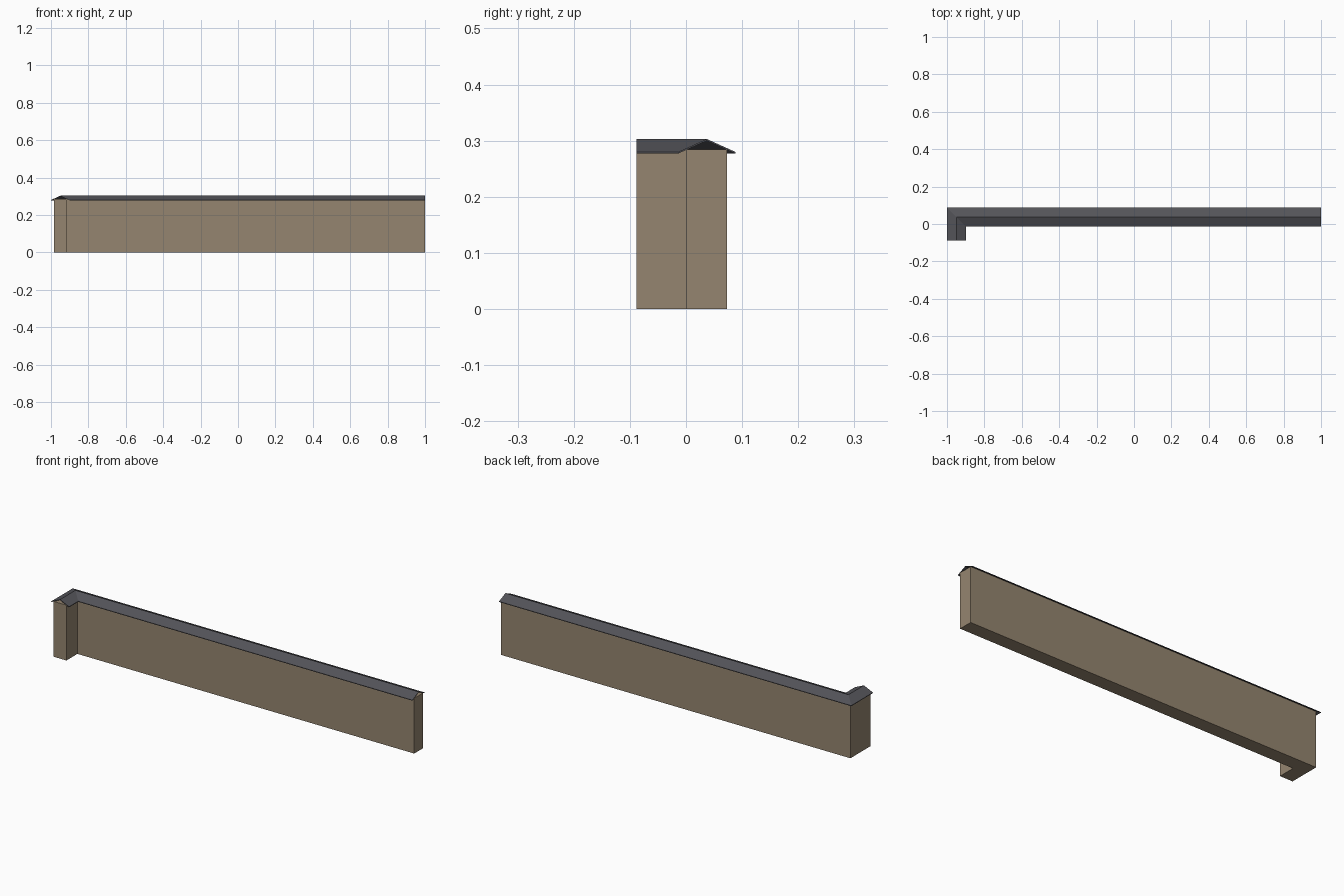
import bpy
import bmesh

cube = bpy.data.objects.get("Cube")
if cube:
    bpy.data.objects.remove(cube, do_unlink=True)

# Centre line of the L-shaped wall
RIGHT_X, CORNER_X = 1.0, -0.949
LINE_Y, FRONT_Y = 0.037, -0.088


def make_material(name, rgb):
    mat = bpy.data.materials.new(name)
    mat.use_nodes = True
    colour = (*rgb, 1.0)
    mat.diffuse_color = colour
    bsdf = mat.node_tree.nodes["Principled BSDF"]
    bsdf.inputs["Base Color"].default_value = colour
    bsdf.inputs["Roughness"].default_value = 0.9
    return mat


def sweep(name, profile, mat):
    """Sweep an (offset, height) profile along the L with a mitred corner."""
    bm = bmesh.new()
    stations = (
        lambda o: (RIGHT_X, LINE_Y + o),
        lambda o: (CORNER_X - o, LINE_Y + o),
        lambda o: (CORNER_X - o, FRONT_Y),
    )
    rings = [[bm.verts.new((*at(o), z)) for o, z in profile] for at in stations]
    count = len(profile)
    for a, b in zip(rings, rings[1:]):
        for i in range(count):
            j = (i + 1) % count
            bm.faces.new((a[i], a[j], b[j], b[i]))
    bm.faces.new(rings[0])
    bm.faces.new(rings[-1])
    bmesh.ops.recalc_face_normals(bm, faces=bm.faces)
    mesh = bpy.data.meshes.new(name)
    bm.to_mesh(mesh)
    bm.free()
    mesh.materials.append(mat)
    obj = bpy.data.objects.new(name, mesh)
    bpy.context.collection.objects.link(obj)
    return obj


tan = make_material("tan plaster", (0.30, 0.235, 0.16))
slate = make_material("dark slate", (0.088, 0.088, 0.1))

# Wall body with a flat top
HALF, TOP = 0.036, 0.284
sweep("wall", [(-HALF, 0), (HALF, 0), (HALF, TOP), (-HALF, TOP)], tan)

# Thin gabled coping, open underneath
EAVE, RIDGE, DROP, THICK = 0.051, 0.303, 0.023, 0.003
upper = [(-EAVE, RIDGE - DROP), (0, RIDGE), (EAVE, RIDGE - DROP)]
lower = [(o, z - THICK) for o, z in reversed(upper)]
sweep("coping_roof", upper + lower, slate)
